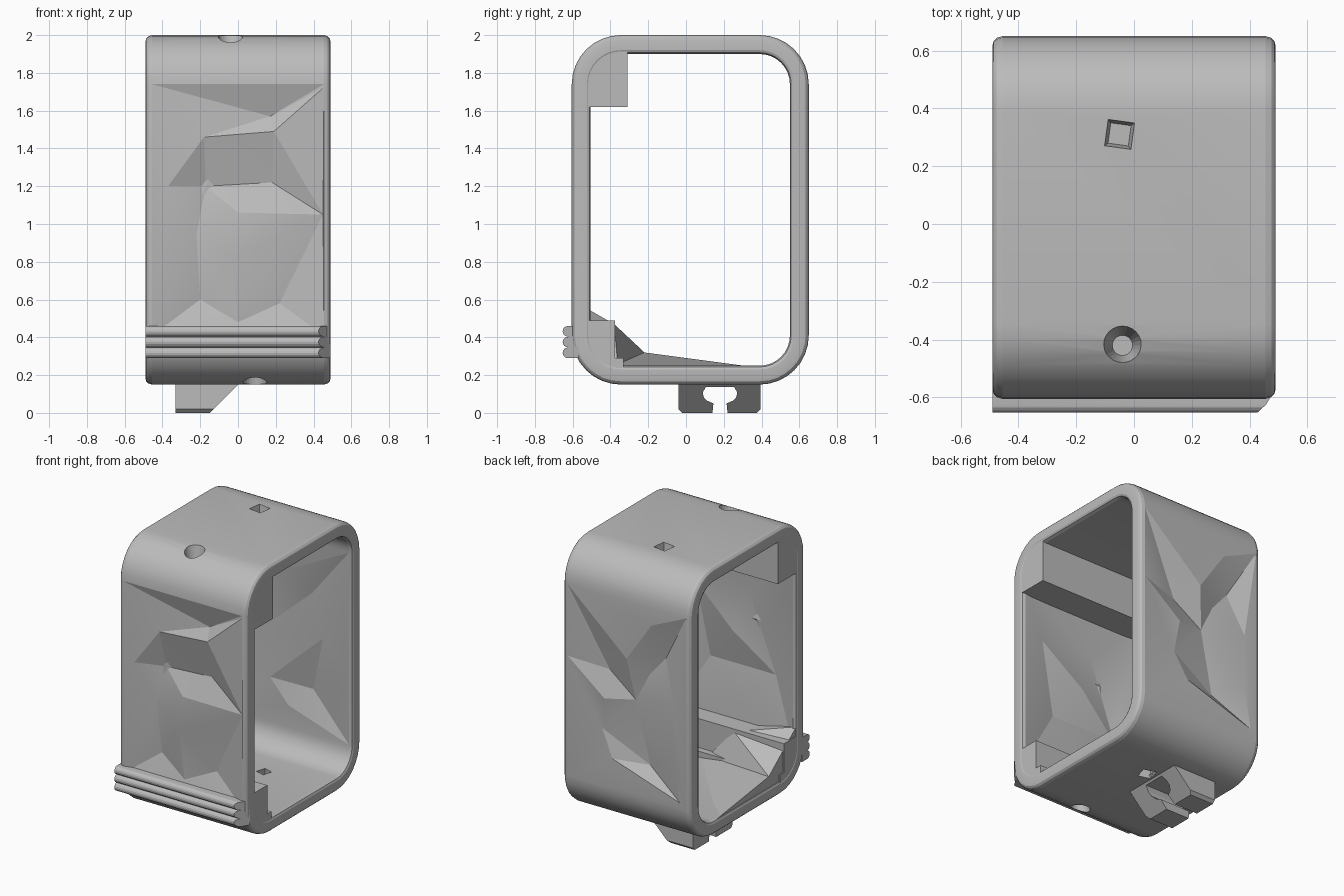
import bpy, bmesh, math
from mathutils import Vector
from mathutils.geometry import delaunay_2d_cdt

if "Cube" in bpy.data.objects:
    bpy.data.objects.remove(bpy.data.objects["Cube"])

grey = bpy.data.materials.new("plain_grey")
grey.use_nodes = True
GREY = (0.5, 0.5, 0.5, 1)
grey.diffuse_color = GREY
grey.node_tree.nodes["Principled BSDF"].inputs["Base Color"].default_value = GREY

HALF, WALL, STEPS = 0.49, 0.1, 8


def finish(bm, name):
    bmesh.ops.recalc_face_normals(bm, faces=bm.faces)
    mesh = bpy.data.meshes.new(name)
    bm.to_mesh(mesh)
    bm.free()
    ob = bpy.data.objects.new(name, mesh)
    bpy.context.collection.objects.link(ob)
    mesh.materials.append(grey)
    return ob


def prism(name, outline, x0, x1):
    """Extrude a (y, z) outline along x; x1 may be a function of y and z."""
    end = x1 if callable(x1) else (lambda y, z: x1)
    bm = bmesh.new()
    a = [bm.verts.new((x0, y, z)) for y, z in outline]
    b = [bm.verts.new((end(y, z), y, z)) for y, z in outline]
    bm.faces.new(a)
    bm.faces.new(b[::-1])
    for i in range(len(a)):
        j = (i + 1) % len(a)
        bm.faces.new((a[i], a[j], b[j], b[i]))
    return finish(bm, name)


def hull(name, points):
    bm = bmesh.new()
    for p in points:
        bm.verts.new(p)
    bmesh.ops.convex_hull(bm, input=bm.verts[:])
    return finish(bm, name)


def cone_cutter(x, y, z, r_bottom, r_top, depth, sides, turn=0):
    bm = bmesh.new()
    bmesh.ops.create_cone(bm, cap_ends=True, segments=sides, radius1=r_bottom,
                          radius2=r_top, depth=depth)
    ob = finish(bm, "hole_cutter")
    ob.location, ob.rotation_euler.z = (x, y, z), turn
    ob.hide_render = True
    return ob


def cut(targets, cutter):
    bpy.context.view_layer.update()
    for ob in targets:
        mod = ob.modifiers.new("hole", "BOOLEAN")
        mod.operation, mod.solver, mod.object = "DIFFERENCE", "EXACT", cutter
        bpy.context.view_layer.objects.active = ob
        bpy.ops.object.modifier_apply(modifier=mod.name)
    bpy.data.objects.remove(cutter)


def rounded_loop(inset):
    """Rounded rectangle in y and z, starting at the back wall."""
    r, pts = 0.26, []
    centres = ((0.39, 1.74), (-0.345, 1.74), (-0.345, 0.41), (0.39, 0.41))
    for k, (cy, cz) in enumerate(centres):
        for s in range(STEPS + 1):
            t = math.pi / 2 * (k + s / STEPS)
            pts.append((cy + (r - inset) * math.cos(t), cz + (r - inset) * math.sin(t)))
    return pts


def relief(bm, corners, dents, direction):
    """Fill a wall opening with faceted dents given as (x, z, depth)."""
    flat = [Vector((v.co.x, v.co.z)) for v in corners]
    flat += [Vector((x, z)) for x, z, d in dents]
    y = corners[0].co.y
    verts = list(corners) + [bm.verts.new((x, y + direction * d, z)) for x, z, d in dents]
    result = delaunay_2d_cdt(flat, [], [], 0, 1e-5)
    for tri in result[2]:
        bm.faces.new([verts[result[3][i][0]] for i in tri])


# Faceted wall patterns
front_outer = [(0.45, 1.72, 0), (-0.18, 1.46, 0.005), (0.17, 1.57, 0.05), (0.19, 1.49, 0),
               (-0.37, 1.20, 0), (-0.17, 1.20, 0.065), (0, 1.06, 0), (0.18, 1.22, 0.065),
               (0.45, 1.05, 0.01), (-0.22, 0.95, 0.03), (-0.03, 0.82, 0),
               (-0.20, 0.60, 0.06), (0.22, 0.58, 0.06), (0, 0.48, 0.02)]
front_inner = [(-0.3, 0.85, 0.05), (0.2, 0.85, 0.05), (0, 1.1, 0), (-0.1, 1.38, 0.04),
               (0.3, 1.35, 0.03), (0, 0.6, 0)]
back_outer = [(-0.19, 1.62, 0), (0, 1.34, 0), (-0.26, 1.39, 0.06), (0.45, 1.24, 0),
              (0.17, 1.2, 0.06), (0.17, 1.02, 0), (-0.14, 1.25, 0.055), (-0.36, 1.11, 0),
              (-0.04, 1.05, 0.045), (0.11, 0.62, 0), (-0.14, 0.62, 0.06), (-0.36, 0.74, 0),
              (-0.41, 0.45, 0), (0.2, 0.8, 0.02)]
back_inner = [(-0.14, 0.72, 0), (0.44, 0.84, 0), (0.15, 0.69, 0.06), (0, 0.56, 0),
              (-0.1, 1.45, 0), (0.4, 1.42, 0), (0.15, 1.36, 0.05), (-0.25, 1.0, 0.03),
              (0.25, 1.08, 0.02)]

# Housing: rounded tube open at both sides, with softened rims
rim = [(0.455, 0), (0.475, 0.006), (0.486, 0.017), (HALF, 0.035), (HALF, 0.08),
       (0.484, 0.093), (0.465, WALL)]
bm = bmesh.new()
rings = []
for x, inset in rim + [(-x, i) for x, i in reversed(rim)]:
    rings.append([bm.verts.new((x, y, z)) for y, z in rounded_loop(inset)])
count = len(rings[0])
front_seg, back_seg = 2 * STEPS + 1, count - 1
outer_row, inner_row = len(rings) - 1, len(rim) - 1
patterns = {(outer_row, front_seg): (front_outer, 1), (inner_row, front_seg): (front_inner, -1),
            (outer_row, back_seg): (back_outer, -1), (inner_row, back_seg): (back_inner, 1)}
for i, ring in enumerate(rings):
    nxt = rings[(i + 1) % len(rings)]
    for j in range(count):
        k = (j + 1) % count
        quad = (ring[j], ring[k], nxt[k], nxt[j])
        if (i, j) in patterns:
            relief(bm, quad, *patterns[i, j])
        else:
            bm.faces.new(quad)
housing = finish(bm, "housing")

# Inner blocks: upper bar and lower ledge along the front wall
upper_bar = prism("upper_bar", [(-0.53, 1.62), (-0.31, 1.62), (-0.31, 1.92), (-0.44, 1.92),
                                (-0.53, 1.82)], -0.487, 0.487)
lower_ledge = prism("lower_ledge", [(-0.53, 0.49), (-0.53, 0.34), (-0.42, 0.22), (-0.33, 0.22),
                                    (-0.33, 0.29), (-0.375, 0.29), (-0.375, 0.49)], -0.487, 0.487)

# Sloping inner wedges that fade out along the floor
floor_wedge = hull("floor_wedge", [(-0.48, 0.38, 0.24), (-0.48, -0.22, 0.32), (-0.48, -0.4, 0.34),
                                   (-0.48, -0.38, 0.22), (0.2, -0.35, 0.24), (0.2, -0.35, 0.22),
                                   (-0.3, 0.3, 0.23)])
corner_wedge = hull("corner_wedge", [(-0.48, -0.52, 0.55), (-0.48, -0.22, 0.32),
                                     (-0.48, -0.38, 0.23), (-0.48, -0.54, 0.36),
                                     (-0.1, -0.38, 0.47), (-0.1, -0.52, 0.47), (0.1, -0.36, 0.24)])

# Grip: three rounded ribs, bevelled at one end
rib_line = [(-0.57, 0.29)]
for n in range(3):
    for s in range(9):
        t = math.pi * s / 8
        rib_line.append((-0.625 - 0.028 * math.sin(t),
                         0.318 + 0.057 * n - 0.028 * math.cos(t)))
rib_line.append((-0.57, 0.46))
grip_ribs = prism("grip_ribs", rib_line, -HALF, lambda y, z: min(HALF, HALF + (y + 0.595) * 1.1))

# Mounting hook under the floor with a keyhole slot
half_slot = [(0.22, 0), (0.215, 0.05), (0.25, 0.065), (0.268, 0.085), (0.27, 0.11), (0.255, 0.138)]
hook_line = [(-0.04, 0.17), (-0.04, 0.02), (-0.02, 0)]
hook_line += [(0.36 - y, z) for y, z in half_slot] + half_slot[::-1]
hook_line += [(0.375, 0), (0.395, 0.02), (0.395, 0.17)]
hook = prism("mounting_hook", hook_line, -0.33, lambda y, z: -0.15 + z)

# Holes: screw seats in the top and bottom, and small faceted pits
cut([housing, upper_bar], cone_cutter(-0.04, -0.42, 1.94, 0.035, 0.075, 0.2, 24))
cut([housing], cone_cutter(-0.05, 0.31, 2.0, 0.05, 0.08, 0.12, 4, 0.65))
cut([housing, lower_ledge], cone_cutter(0.09, -0.42, 0.2, 0.075, 0.035, 0.2, 24))
cut([housing], cone_cutter(0.06, 0.2, 0.2, 0.07, 0.04, 0.2, 4, 0.5))

# Smooth the rounded corners while the facets stay sharp
bpy.ops.object.select_all(action="DESELECT")
for ob in (housing, upper_bar, lower_ledge, floor_wedge, corner_wedge, grip_ribs, hook):
    ob.select_set(True)
bpy.context.view_layer.objects.active = housing
bpy.ops.object.shade_smooth_by_angle(angle=math.radians(14))
